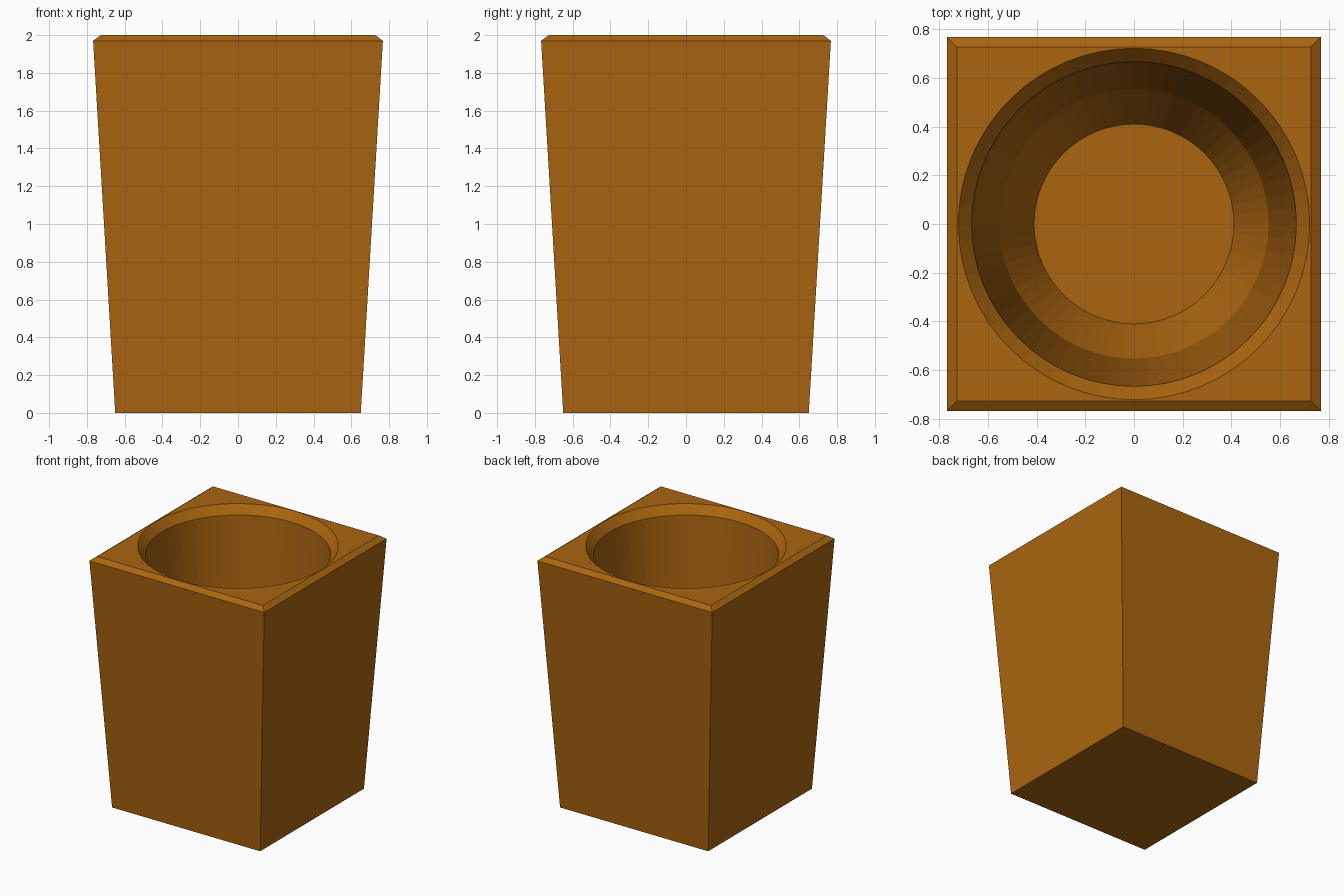
import bpy, bmesh, math

if "Cube" in bpy.data.objects:
    bpy.data.objects.remove(bpy.data.objects["Cube"])

SEGMENTS = 64
# (half width, z) of the square outside, bottom to top
OUTER = [(0.65, 0.0), (0.767, 1.97), (0.727, 2.0)]
# (radius, z) of the round inside, rim to floor
INNER = [(0.721, 2.0), (0.666, 1.935), (0.552, 0.40), (0.41, 0.12)]

bm = bmesh.new()


def ring(radius, z, count, start=0.0):
    return [bm.verts.new((radius * math.cos(start + math.tau * i / count),
                          radius * math.sin(start + math.tau * i / count), z))
            for i in range(count)]


def bridge(a, b):
    n = len(a)
    for i in range(n):
        j = (i + 1) % n
        bm.faces.new((a[i], a[j], b[j], b[i]))


# Tapered square body with a chamfered top edge
squares = [ring(h * math.sqrt(2), z, 4, math.pi / 4) for h, z in OUTER]
for low, high in zip(squares, squares[1:]):
    bridge(low, high)
bm.faces.new(squares[0][::-1])

# Round tapered cavity with bevelled rim and flat floor
circles = [ring(r, z, SEGMENTS) for r, z in INNER]
for upper, lower in zip(circles, circles[1:]):
    bridge(upper, lower)
bm.faces.new(circles[-1])

# Flat top between the square edge and the round opening
corners, rim, quarter = squares[-1], circles[0], SEGMENTS // 4
for k in range(4):
    arc = [rim[(k * quarter + i) % SEGMENTS] for i in range(quarter + 1)]
    for a, b in zip(arc, arc[1:]):
        bm.faces.new((corners[k], b, a))
    bm.faces.new((corners[k], corners[(k + 1) % 4], arc[-1]))

bmesh.ops.recalc_face_normals(bm, faces=bm.faces)
mesh = bpy.data.meshes.new("square_planter")
bm.to_mesh(mesh)
bm.free()

planter = bpy.data.objects.new("square_planter", mesh)
bpy.context.collection.objects.link(planter)

# Warm brown finish
brown = bpy.data.materials.new("warm_brown")
brown.diffuse_color = (0.40, 0.13, 0.005, 1.0)
brown.use_nodes = True
brown.node_tree.nodes["Principled BSDF"].inputs["Base Color"].default_value = brown.diffuse_color
mesh.materials.append(brown)
